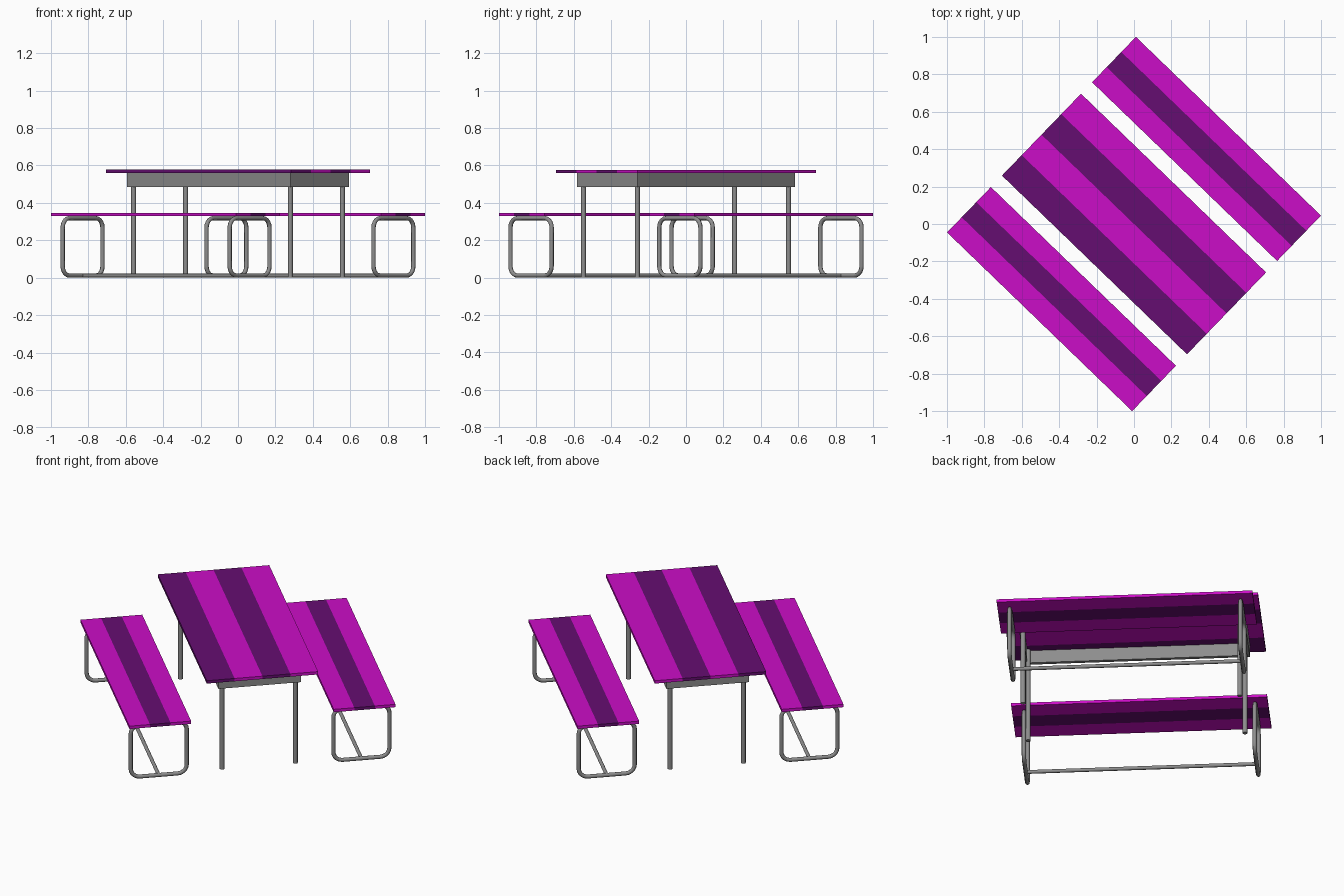
import bpy
import math
from mathutils import Matrix, Vector

cube = bpy.data.objects.get("Cube")
if cube:
    bpy.data.objects.remove(cube, do_unlink=True)

# The whole set stands diagonally: local x runs along the boards
TURN = Matrix.Rotation(math.radians(-44), 4, "Z")
HALF_LENGTH = 0.687


def material(name, rgb):
    mat = bpy.data.materials.new(name)
    mat.use_nodes = True
    mat.diffuse_color = (*rgb, 1)
    mat.node_tree.nodes["Principled BSDF"].inputs["Base Color"].default_value = (*rgb, 1)
    return mat


magenta = material("bright magenta", (0.60, 0.004, 0.57))
purple = material("dark purple", (0.13, 0.004, 0.165))
metal = material("grey metal", (0.27, 0.27, 0.27))


def box(name, low, high, mat):
    low, high = Vector(low), Vector(high)
    bpy.ops.mesh.primitive_cube_add(size=1)
    ob = bpy.context.object
    ob.name = name
    ob.data.transform(Matrix.Translation((low + high) / 2) @ Matrix.Diagonal((*(high - low), 1)))
    ob.data.materials.append(mat)
    ob.matrix_world = TURN


def tube(name, points, radius, closed=False):
    curve = bpy.data.curves.new(name, "CURVE")
    curve.dimensions = "3D"
    curve.bevel_depth = radius
    curve.bevel_resolution = 2
    curve.use_fill_caps = True
    spline = curve.splines.new("POLY")
    spline.points.add(len(points) - 1)
    for point, co in zip(spline.points, points):
        point.co = (*co, 1)
    spline.use_cyclic_u = closed
    ob = bpy.data.objects.new(name, curve)
    bpy.context.collection.objects.link(ob)
    curve.materials.append(metal)
    ob.matrix_world = TURN
    bpy.ops.object.select_all(action="DESELECT")
    ob.select_set(True)
    bpy.context.view_layer.objects.active = ob
    bpy.ops.object.convert(target="MESH")
    bpy.ops.object.shade_smooth_by_angle(angle=math.radians(50))


def boards(name, y_low, y_high, z_low, z_high, colours):
    step = (y_high - y_low) / len(colours)
    for i, mat in enumerate(colours):
        y = y_low + i * step
        box(f"{name}_board_{i + 1}", (-HALF_LENGTH, y, z_low), (HALF_LENGTH, y + step, z_high), mat)


def rounded_loop(x, y_mid, half_width, z_low, z_high, r):
    # Closed rounded rectangle standing across the bench
    z_mid, half_height = (z_low + z_high) / 2, (z_high - z_low) / 2
    points = []
    for corner, (sy, sz) in enumerate([(1, 1), (-1, 1), (-1, -1), (1, -1)]):
        for k in range(6):
            a = math.pi / 2 * (corner + k / 5)
            points.append((x, y_mid + sy * (half_width - r) + r * math.cos(a),
                           z_mid + sz * (half_height - r) + r * math.sin(a)))
    return points


# Table top, open apron frame and legs
boards("table", -0.304, 0.304, 0.56, 0.577, [purple, magenta, purple, magenta])
AX, AY, THICK = 0.607, 0.225, 0.02
for side, s in (("right", -1), ("left", 1)):
    y0, y1 = sorted((s * AY, s * (AY - THICK)))
    box(f"apron_long_{side}", (-AX, y0, 0.485), (AX, y1, 0.56), metal)
    x0, x1 = sorted((s * AX, s * (AX - THICK)))
    box(f"apron_end_{side}", (x0, THICK - AY, 0.485), (x1, AY - THICK, 0.56), metal)
    for end, e in (("back", -1), ("front", 1)):
        x, y = e * 0.582, s * 0.2
        tube(f"table_leg_{end}_{side}", [(x, y, 0), (x, y, 0.56)], 0.0135)

# Benches with looped tube frames joined by a floor bar
for side, s in (("right", -1), ("left", 1)):
    y0, y1 = sorted((s * 0.389, s * 0.726))
    boards(f"bench_{side}", y0, y1, 0.329, 0.346, [magenta, purple, magenta])
    y = s * 0.553
    for end, e in (("back", -1), ("front", 1)):
        tube(f"bench_frame_{end}_{side}",
             rounded_loop(e * 0.62, y, 0.153, 0.0115, 0.318, 0.05), 0.0115, closed=True)
    tube(f"bench_floor_bar_{side}", [(-0.62, y, 0.0115), (0.62, y, 0.0115)], 0.0105)
